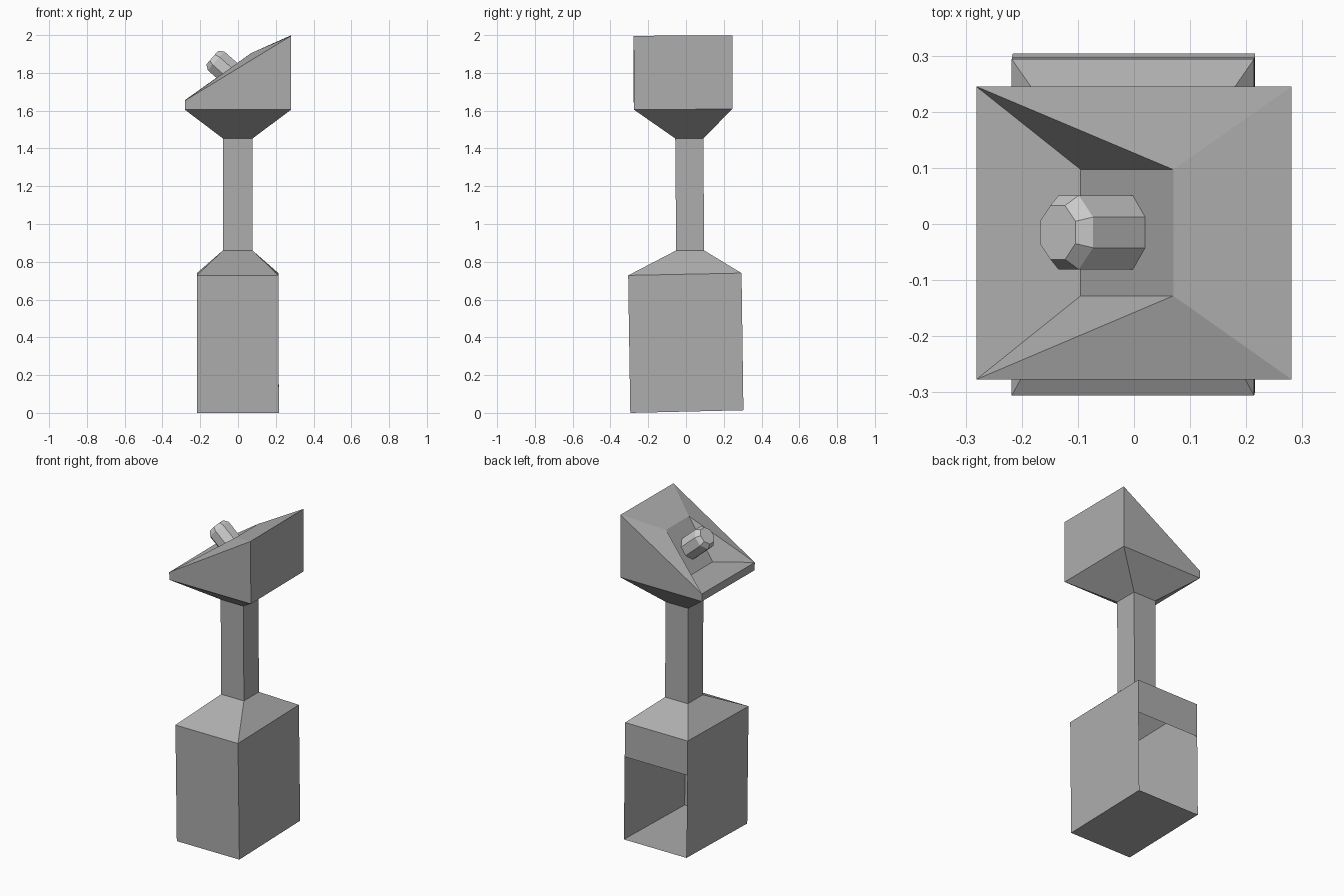
import bpy, bmesh
from math import cos, sin, pi
from mathutils import Vector

if "Cube" in bpy.data.objects:
    bpy.data.objects.remove(bpy.data.objects["Cube"])


def rect(x0, x1, y0, y1, z, back=0.0, right=0.0):
    """Rectangle ring, counterclockwise from above; back/right raise those sides."""
    return [Vector((x0, y0, z)), Vector((x1, y0, z + right)),
            Vector((x1, y1, z + back + right)), Vector((x0, y1, z + back))]


def loft(name, rings, bottom=False, top=False, skip=(), split=(), mat=None):
    """Join rings with faces; skip = (level, side) left open; split = diagonal cuts."""
    bm = bmesh.new()
    vs = [[bm.verts.new(p) for p in ring] for ring in rings]
    n = len(rings[0])
    for k in range(len(vs) - 1):
        for i in range(n):
            j = (i + 1) % n
            a, b, c, d = vs[k][i], vs[k][j], vs[k + 1][j], vs[k + 1][i]
            if (k, i) in skip:
                continue
            if (k, i) in split:
                if split[(k, i)]:
                    bm.faces.new((a, b, c))
                    bm.faces.new((a, c, d))
                else:
                    bm.faces.new((a, b, d))
                    bm.faces.new((b, c, d))
            else:
                bm.faces.new((a, b, c, d))
    if bottom:
        bm.faces.new(vs[0][::-1])
    if top:
        bm.faces.new(vs[-1])
    me = bpy.data.meshes.new(name)
    bm.to_mesh(me)
    bm.free()
    if mat:
        me.materials.append(mat)
    ob = bpy.data.objects.new(name, me)
    bpy.context.collection.objects.link(ob)
    return ob


# darker grey for everything but the knob
grey = bpy.data.materials.new("dark_grey")
grey.diffuse_color = (0.42, 0.42, 0.42, 1)
grey.use_nodes = True
grey.node_tree.nodes["Principled BSDF"].inputs["Base Color"].default_value = grey.diffuse_color

neck_low = rect(-0.08, 0.077, -0.052, 0.096, 0.86)
neck_high = rect(-0.08, 0.077, -0.057, 0.092, 1.453)

# hollow base cabinet, open at the lower back, with sloped shoulders
loft("base_cabinet", [
    rect(-0.216, 0.216, -0.295, 0.304, 0.0, 0.014),
    rect(-0.217, 0.215, -0.303, 0.297, 0.515, 0.012),
    rect(-0.218, 0.214, -0.306, 0.294, 0.728, 0.012),
    neck_low], bottom=True, skip={(0, 2)}, mat=grey)

# neck column
loft("neck", [neck_low, neck_high], mat=grey)

# wedge head with a steep recessed panel in its sloping top
loft("head", [
    neck_high,
    rect(-0.281, 0.281, -0.275, 0.245, 1.605, 0.004),
    rect(-0.281, 0.281, -0.277, 0.245, 1.653, 0.003, 0.343),
    rect(-0.095, 0.07, -0.128, 0.097, 1.664, 0.0, 0.241)],
    top=True, split={(2, 0): True, (2, 2): False}, mat=grey)

# octagonal knob with a chamfered end, standing out of the panel
axis = Vector((-0.75, 0, 0.66)).normalized()
u = Vector((0, -1, 0))
v = axis.cross(u)
tip = Vector((-0.136, -0.015, 1.881))


def octagon(depth, flat):
    r = flat / cos(pi / 8)
    return [tip - axis * depth + u * (r * cos(pi / 8 + i * pi / 4))
            + v * (r * sin(pi / 8 + i * pi / 4)) for i in range(8)]


loft("knob", [octagon(0.17, 0.066), octagon(0.026, 0.066), octagon(0, 0.048)], top=True)
